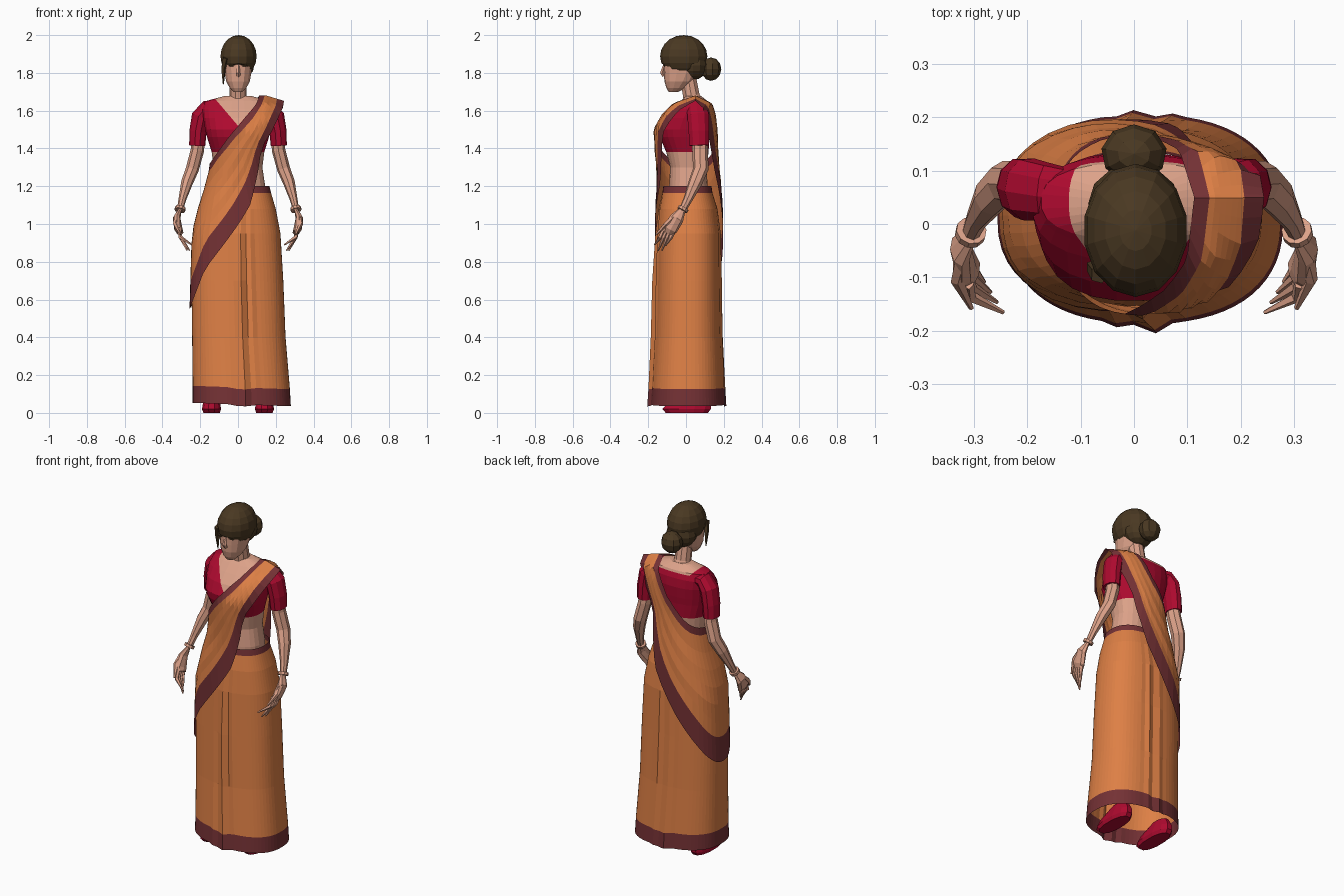
import bpy, bmesh, math
from mathutils import Vector

if "Cube" in bpy.data.objects:
    bpy.data.objects.remove(bpy.data.objects["Cube"])

def material(name, rgb):
    m = bpy.data.materials.new(name)
    m.diffuse_color = (*rgb, 1)
    m.use_nodes = True
    m.node_tree.nodes["Principled BSDF"].inputs["Base Color"].default_value = m.diffuse_color
    return m

ORANGE = material("orange_cloth", (0.73, 0.215, 0.060))
MAROON = material("maroon_border", (0.175, 0.031, 0.035))
CRIMSON = material("crimson_cloth", (0.42, 0.003, 0.028))
SKIN = material("skin", (0.72, 0.36, 0.25))
HAIR = material("dark_brown_hair", (0.068, 0.040, 0.016))

def finish(name, bm, mats, rule=None):
    bmesh.ops.recalc_face_normals(bm, faces=bm.faces)
    if rule:
        for f in bm.faces:
            f.material_index = rule(f.calc_center_median())
    me = bpy.data.meshes.new(name)
    bm.to_mesh(me)
    bm.free()
    for m in mats:
        me.materials.append(m)
    ob = bpy.data.objects.new(name, me)
    bpy.context.collection.objects.link(ob)
    return ob

def section(table, z):
    """Interpolate left, right, front, back limits at height z."""
    z = min(max(z, table[0][0]), table[-1][0])
    for a, b in zip(table, table[1:]):
        if z <= b[0]:
            k = (z - a[0]) / (b[0] - a[0])
            return [p + (q - p) * k for p, q in zip(a[1:], b[1:])]

def bridge(bm, rings, caps=True):
    rings = [[bm.verts.new(p) for p in r] for r in rings]
    n = len(rings[0])
    for a, b in zip(rings, rings[1:]):
        for i in range(n):
            j = (i + 1) % n
            bm.faces.new((a[i], a[j], b[j], b[i]))
    if caps:
        bm.faces.new(rings[0])
        bm.faces.new(rings[-1])

def loft(table, sides, p=2.3, warp=None, caps=True):
    bm = bmesh.new()
    rings = []
    for z, xl, xr, yf, yb in table:
        ring = []
        for i in range(sides):
            a = 2 * math.pi * (i + 0.5) / sides
            c, s = math.cos(a), math.sin(a)
            v = Vector(((xl + xr) / 2 + (xr - xl) / 2 * math.copysign(abs(c) ** (2 / p), c),
                        (yf + yb) / 2 + (yb - yf) / 2 * math.copysign(abs(s) ** (2 / p), s), z))
            ring.append(warp(v, i) if warp else v)
        rings.append(ring)
    bridge(bm, rings, caps)
    return bm

def tube(name, pts, sides, mat, flat=1.0):
    """Limb through (x, y, z, radius) points."""
    bm = bmesh.new()
    ps = [Vector(q[:3]) for q in pts]
    rings = []
    for i, q in enumerate(pts):
        d = (ps[min(i + 1, len(ps) - 1)] - ps[max(i - 1, 0)]).normalized()
        u = d.cross(Vector((0, 1, 0.2))).normalized()
        v = d.cross(u)
        rings.append([ps[i] + q[3] * (u * math.cos(a) * flat + v * math.sin(a))
                      for a in (2 * math.pi * k / sides for k in range(sides))])
    bridge(bm, rings)
    return finish(name, bm, [mat])

def ellipsoid(center, size, u=12, v=8):
    bm = bmesh.new()
    bmesh.ops.create_uvsphere(bm, u_segments=u, v_segments=v, radius=1)
    for w in bm.verts:
        w.co = Vector(center) + Vector([a * b for a, b in zip(w.co, size)])
    return bm

def cut(bm, co, no, **kw):
    return bmesh.ops.bisect_plane(bm, geom=bm.verts[:] + bm.edges[:] + bm.faces[:],
                                  plane_co=co, plane_no=no, **kw)

# Long skirt with pleats in front, softer folds behind and a tilted hem
skirt = [(0.045, -.24, .28, -.187, .205), (0.135, -.24, .275, -.18, .2),
         (0.4, -.243, .252, -.163, .188), (0.7, -.247, .24, -.155, .183),
         (0.95, -.235, .225, -.15, .181), (1.08, -.19, .20, -.14, .165),
         (1.165, -.16, .175, -.125, .14), (1.2, -.15, .167, -.12, .135)]

def pleats(v, i):
    near = max(0, 1 - abs(v.x - 0.02) / 0.08) * min(1, max(0, (1.16 - v.z) / 0.4))
    v.y += near * (-0.014 - 0.011 * (-1) ** i if v.y < 0 else 0.004 + 0.008 * (-1) ** i)
    if v.z < 0.2:
        v.z -= 0.035 * v.x + 0.012 * near
    return v

finish("skirt", loft(skirt, 64, 2.4, pleats, False), [ORANGE, MAROON],
       lambda c: int(c.z < 0.17 or c.z > 1.165))

# Torso: bare midriff, blouse and V neckline
torso = [(1.1, -.14, .14, -.09, .12), (1.2, -.14, .145, -.09, .115), (1.3, -.13, .13, -.085, .11),
         (1.38, -.14, .14, -.105, .12), (1.46, -.165, .165, -.14, .125), (1.5, -.175, .175, -.145, .13),
         (1.56, -.185, .185, -.115, .135), (1.61, -.19, .19, -.07, .13),
         (1.65, -.175, .175, -.03, .115), (1.678, -.07, .07, .0, .08)]
bm = loft(torso, 24, 2.4)
for s in (-1, 1):
    cut(bm, (0, 0, 1.52), (s, 0, -0.85))
cut(bm, (0, 0, 1.638), (0, 0, 1))

def blouse_rule(c):
    neck = abs(c.x) < 0.85 * (c.z - 1.52) and (c.y < 0.03 or c.z > 1.638)
    return 0 if c.z < 1.38 or neck else 1
finish("torso_and_blouse", bm, [SKIN, CRIMSON], blouse_rule)

# Draped sash: loops from one shoulder to a point on the opposite hip
wrap = [(0.5, -.258, .25, -.17, .195), (.95, -.245, .24, -.165, .197), (1.1, -.208, .21, -.16, .192),
        (1.2, -.175, .18, -.152, .185), (1.3, -.15, .17, -.155, .175), (1.4, -.148, .17, -.165, .168),
        (1.5, -.18, .22, -.17, .165), (1.58, -.2, .245, -.13, .158), (1.64, -.2, .26, -.07, .14),
        (1.68, -.2, .26, .049, .051)]
lower_front = [(-1, .55), (-.7, .76), (-.15, .94), (.3, 1.1), (.56, 1.24), (.78, 1.47), (.93, 1.68)]
lower_back = [(-1, .55), (-.72, .67), (-.2, .86), (.3, 1.07), (.6, 1.25), (.8, 1.5), (.93, 1.68)]
upper_front = [(-1, 1.32), (-.75, 1.38), (-.4, 1.45), (-.05, 1.53), (.2, 1.6), (.3, 1.64), (.36, 1.68)]
upper_back = [(-1, 1.32), (-.75, 1.36), (-.4, 1.43), (-.05, 1.51), (.14, 1.59), (.24, 1.64), (.36, 1.68)]

def along(curve, s):
    k = min(int(s * 6), 5)
    return Vector(curve[k]).lerp(Vector(curve[k + 1]), s * 6 - k)

def on_wrap(uz, side, s, puff):
    u, z = uz
    xl, xr, yf, yb = section(wrap, z)
    x = (xl + xr) / 2 + u * (xr - xl) / 2
    depth = max(0, 1 - abs(u) ** 2.4) ** (1 / 2.4) * ((yb - yf) / 2 + puff)
    return Vector((x, (yf + yb) / 2 + side * depth, z - 0.3 * max(0, x - 0.15) * s))

bm = bmesh.new()
N, ROWS = 24, 8
for side, lower, upper in ((-1, lower_front, upper_front), (1, lower_back, upper_back)):
    grid = []
    for i in range(N + 1):
        s = (1 - math.cos(math.pi * i / N)) / 2
        lo, hi = along(lower, s), along(upper, s)
        b0 = 0.19 + 0.05 * math.sin(math.pi * s) + 0.09 * s
        b1 = 0.055 + 0.165 * s * s
        ts = [0] + [b0 + (1 - b0 - b1) * k / (ROWS - 2) for k in range(ROWS - 1)] + [1]
        grid.append([bm.verts.new(on_wrap(lo.lerp(hi, t), side, s, 0.005 * (k % 2) * (1 - s)))
                     for k, t in enumerate(ts)])
    for a, b in zip(grid, grid[1:]):
        for k in range(ROWS):
            f = bm.faces.new((a[k], b[k], b[k + 1], a[k + 1]))
            f.material_index = int(k in (0, ROWS - 1))
bmesh.ops.remove_doubles(bm, verts=bm.verts, dist=0.003)
finish("draped_sash", bm, [ORANGE, MAROON])

# Neck, face and nose
tube("neck", [(0, .045, 1.62, .062), (0, .028, 1.68, .046), (0, .01, 1.78, .044)], 10, SKIN)
face = [(1.70, -.025, .025, -.092, -.04), (1.72, -.045, .045, -.104, .0), (1.755, -.064, .064, -.114, .04),
        (1.80, -.072, .072, -.118, .07), (1.86, -.08, .08, -.12, .08), (1.92, -.07, .07, -.1, .07)]
finish("face", loft(face, 14), [SKIN])
tube("nose", [(0, -.112, 1.85, .006), (0, -.126, 1.80, .012), (0, -.115, 1.785, .012)], 5, SKIN)

# Hair cap trimmed along a sloping hairline, gathered nape, bun and loose strand
bm = ellipsoid((.003, -.012, 1.888), (.098, .125, .112), 14, 10)
edge = cut(bm, (0, -.13, 1.85), (0, 0.45, 0.9), clear_inner=True)
bmesh.ops.contextual_create(bm, geom=[e for e in edge["geom_cut"] if isinstance(e, bmesh.types.BMEdge)])
finish("hair", bm, [HAIR])
finish("hair_nape", ellipsoid((0, .038, 1.84), (.086, .075, .078), 12, 8), [HAIR])
finish("hair_bun", ellipsoid((0, .132, 1.82), (.062, .055, .062), 9, 6), [HAIR])
tube("hair_strand", [(-.065, -.095, 1.88, .018), (-.078, -.08, 1.82, .013), (-.078, -.075, 1.74, .003)], 5, HAIR)

for s, side in ((-1, "left"), (1, "right")):
    # Eye line as a thin plate
    finish(side + "_eye", ellipsoid((s * .035, -.113, 1.838), (.018, .005, .004), 6, 4), [HAIR])
    # Sleeve, arm and bangle
    tube(side + "_sleeve", [(s * .10, .055, 1.61, .045), (s * .165, .06, 1.61, .056), (s * .198, .065, 1.57, .06),
                            (s * .212, .068, 1.49, .057), (s * .216, .07, 1.415, .053)], 10, CRIMSON, 0.8)
    tube(side + "_arm", [(s * .208, .07, 1.48, .04), (s * .215, .075, 1.39, .042), (s * .242, .078, 1.29, .041),
                         (s * .27, .05, 1.22, .037), (s * .295, .01, 1.13, .024), (s * .308, -.02, 1.07, .019)],
         8, SKIN, 0.85)
    tube(side + "_bangle", [(s * .305, -.012, 1.086, .029), (s * .308, -.02, 1.072, .029)], 10, SKIN)
    # Hand with fingers and thumb
    tube(side + "_palm", [(s * .308, -.02, 1.075, .019), (s * .325, -.048, 1.03, .037),
                          (s * .316, -.083, .975, .040), (s * .306, -.093, .955, .032)], 8, SKIN, 0.55)
    for k in range(4):
        y, drop = -.122 + .019 * k, (.89, .86, .86, .885)[k]
        tube(f"{side}_finger_{k}", [(s * .312, y + .01, .98, .012), (s * .305, y - .015, .93, .011),
                                    (s * (.245 + .012 * k), y - .044, drop, .004)], 5, SKIN)
    tube(side + "_thumb", [(s * .325, -.06, 1.04, .015), (s * .332, -.105, 1.0, .013),
                           (s * .305, -.158, .945, .005)], 5, SKIN)
    # Shoe
    shoe = [(0, s * .14 - .045, s * .14 + .045, -.11, .12), (.02, s * .14 - .052, s * .14 + .052, -.13, .135),
            (.05, s * .14 - .047, s * .14 + .047, -.10, .135), (.095, s * .14 - .032, s * .14 + .032, -.01, .11)]
    finish(side + "_shoe", loft(shoe, 12), [CRIMSON])
